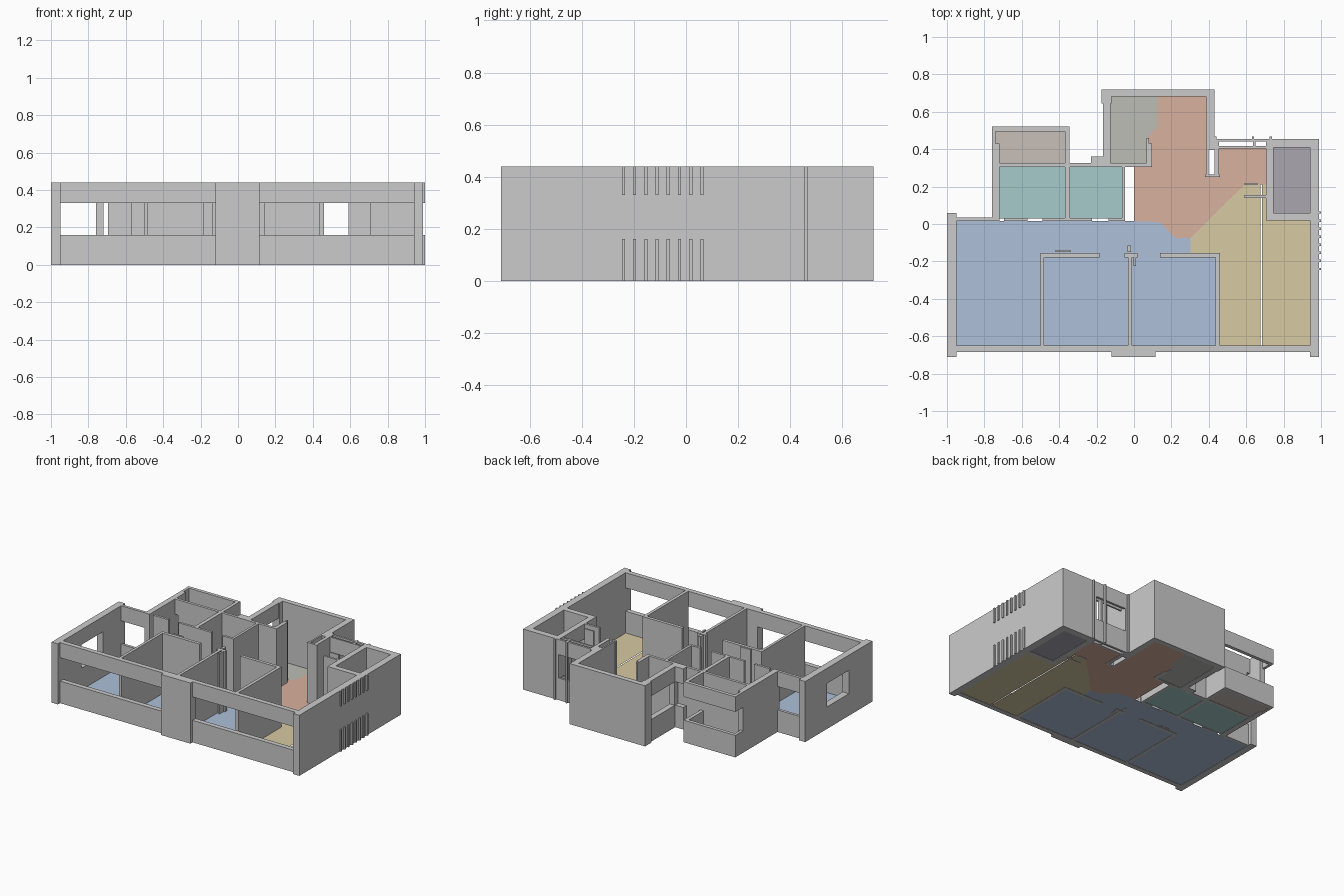
import bpy, bmesh

H, SILL, HEAD = 0.44, 0.16, 0.33


def box(name, x0, x1, y0, y1, z0=0.0, z1=H):
    bm = bmesh.new()
    bmesh.ops.create_cube(bm, size=1)
    for v in bm.verts:
        v.co = ((x0, x1)[v.co.x > 0], (y0, y1)[v.co.y > 0], (z0, z1)[v.co.z > 0])
    me = bpy.data.meshes.new(name)
    bm.to_mesh(me)
    bm.free()
    ob = bpy.data.objects.new(name, me)
    bpy.context.collection.objects.link(ob)
    return ob


def window(name, x0, x1, y0, y1):
    """Opening in a wall: band under the sill and band over the head."""
    box(name + "_sill", x0, x1, y0, y1, 0, SILL)
    box(name + "_lintel", x0, x1, y0, y1, HEAD, H)


def floor(name, color, pts):
    bm = bmesh.new()
    bm.faces.new([bm.verts.new((x, y, 0.002)) for x, y in pts])
    bmesh.ops.recalc_face_normals(bm, faces=bm.faces)
    if bm.faces[:][0].normal.z < 0:
        bmesh.ops.reverse_faces(bm, faces=bm.faces)
    me = bpy.data.meshes.new(name)
    bm.to_mesh(me)
    bm.free()
    ob = bpy.data.objects.new(name, me)
    bpy.context.collection.objects.link(ob)
    mat = bpy.data.materials.get(color) or bpy.data.materials.new(color)
    mat.diffuse_color = (*COLORS[color], 1)
    me.materials.append(mat)


def rect(x0, x1, y0, y1):
    return [(x0, y0), (x1, y0), (x1, y1), (x0, y1)]


COLORS = {
    "blue": (0.42, 0.53, 0.69), "teal": (0.38, 0.60, 0.60),
    "red": (0.69, 0.44, 0.34), "yellow": (0.68, 0.59, 0.36),
    "grey": (0.50, 0.51, 0.46), "beige": (0.58, 0.53, 0.48),
    "purple": (0.40, 0.38, 0.43),
}

# Left outer wall with its window
box("left_wall_front", -1.0, -0.95, -0.71, -0.44)
window("left_window", -1.0, -0.95, -0.44, -0.19)
box("left_wall_back", -1.0, -0.95, -0.19, 0.06)
window("bedroom_back_window", -0.95, -0.76, 0.015, 0.035)

# Front wall: two long window strips around a central pier
window("front_window_left", -0.95, -0.12, -0.685, -0.65)
window("front_window_right", 0.115, 0.94, -0.685, -0.65)
box("front_pier", -0.12, 0.115, -0.71, -0.65)

# Right outer wall with two rows of fins
box("right_wall", 0.94, 0.99, -0.71, 0.455)
for i in range(8):
    y = -0.246 + i * 0.043
    box("fin_lower", 0.99, 1.0, y, y + 0.012, 0, SILL)
    box("fin_upper", 0.99, 1.0, y, y + 0.012, HEAD, H)

# Partitions between the front rooms
box("partition_left", -0.50, -0.48, -0.65, -0.155)
box("partition_left_return", -0.48, -0.185, -0.178, -0.155)
box("partition_middle", -0.033, -0.012, -0.65, -0.155)
box("partition_middle_return", -0.05, 0.02, -0.178, -0.155)
box("partition_middle_stub", -0.003, 0.01, -0.225, -0.178)
box("partition_right", 0.437, 0.46, -0.65, -0.155)
box("partition_right_return", 0.14, 0.46, -0.178, -0.155)
box("door_jamb", -0.42, -0.34, -0.15, -0.138)
box("hall_pier", -0.035, -0.015, -0.15, -0.115)

# Bathrooms
box("bath_left_wall", -0.76, -0.72, 0.015, 0.43)
box("bath_divider", -0.37, -0.343, 0.015, 0.31)
box("bath_right_wall", -0.065, -0.047, 0.015, 0.31)
box("bath_back_wall_right", -0.37, 0.095, 0.305, 0.325)
box("bath_back_wall_left", -0.695, -0.37, 0.305, 0.325)
window("bath_back_window", -0.72, -0.695, 0.305, 0.325)
for x0, x1 in ((-0.695, -0.57), (-0.49, -0.37), (-0.343, -0.225), (-0.135, -0.047)):
    box("bath_front_wall", x0, x1, 0.015, 0.032)

# Rear balcony, open between parapet and top band
window("balcony_back", -0.76, -0.345, 0.495, 0.52)
window("balcony_left", -0.76, -0.74, 0.43, 0.495)
window("balcony_right", -0.37, -0.345, 0.325, 0.495)

# Kitchen and entrance block
box("rear_wall", -0.175, 0.43, 0.683, 0.72)
box("rear_corner", -0.175, -0.12, 0.645, 0.683)
window("kitchen_window", -0.165, -0.125, 0.365, 0.645)
box("kitchen_corner", -0.165, -0.125, 0.325, 0.365)
window("kitchen_side_ledge", -0.23, -0.165, 0.325, 0.36)
box("kitchen_partition", 0.068, 0.095, 0.325, 0.43)
box("kitchen_partition_tip", 0.068, 0.08, 0.43, 0.46)
box("rear_right_wall", 0.385, 0.43, 0.395, 0.683)
box("duct_left", 0.385, 0.397, 0.265, 0.395)
box("duct_right", 0.43, 0.455, 0.265, 0.455)
box("duct_front", 0.38, 0.46, 0.25, 0.265)

# Rear window beside the lift room
window("lobby_window_outer", 0.455, 0.705, 0.44, 0.455)
window("lobby_window_inner", 0.455, 0.705, 0.405, 0.417)
box("lobby_post", 0.635, 0.65, 0.405, 0.44)
for x in (0.43, 0.63, 0.725):
    box("rear_mullion", x, x + 0.012, 0.455, 0.468)

# Lift room
box("lift_back_wall", 0.705, 0.94, 0.41, 0.455)
box("lift_left_wall_back", 0.705, 0.745, 0.25, 0.41)
window("lift_hatch", 0.705, 0.745, 0.145, 0.25)
box("lift_left_wall_front", 0.705, 0.745, 0.02, 0.145)
box("lift_front_wall", 0.745, 0.94, 0.02, 0.06)
box("closet_wall", 0.59, 0.705, 0.14, 0.155)
box("closet_back", 0.59, 0.66, 0.208, 0.22)

# Coloured floors
floor("front_rooms_floor", "blue", [
    (-0.95, -0.65), (0.437, -0.65), (0.437, -0.16), (0.303, -0.16),
    (0.303, -0.075), (0.22, -0.075), (0.14, 0.01), (0, 0.015), (-0.95, 0.015)])
floor("bath_floor_left", "teal", rect(-0.72, -0.37, 0.03, 0.305))
floor("bath_floor_right", "teal", rect(-0.343, -0.065, 0.03, 0.305))
floor("balcony_floor", "beige", rect(-0.74, -0.37, 0.325, 0.495))
floor("kitchen_floor", "grey", [
    (-0.125, 0.325), (0.07, 0.325), (0.07, 0.46), (0.125, 0.52),
    (0.125, 0.683), (-0.125, 0.683)])
floor("hall_floor", "red", [
    (0, 0.01), (0.14, 0.01), (0.22, -0.075), (0.303, -0.075), (0.59, 0.21),
    (0.705, 0.21), (0.705, 0.405), (0.455, 0.405), (0.455, 0.25), (0.385, 0.25),
    (0.385, 0.683), (0.125, 0.683), (0.125, 0.52), (0.07, 0.46), (0.07, 0.305),
    (0, 0.305)])
floor("living_floor", "yellow", [
    (0.303, -0.075), (0.303, -0.155), (0.46, -0.155), (0.46, -0.65),
    (0.677, -0.65), (0.677, 0.21), (0.59, 0.21)])
floor("living_floor_side", "yellow", [
    (0.685, -0.65), (0.94, -0.65), (0.94, 0.02), (0.705, 0.02),
    (0.705, 0.21), (0.685, 0.21)])
floor("lift_floor", "purple", rect(0.745, 0.94, 0.06, 0.41))
